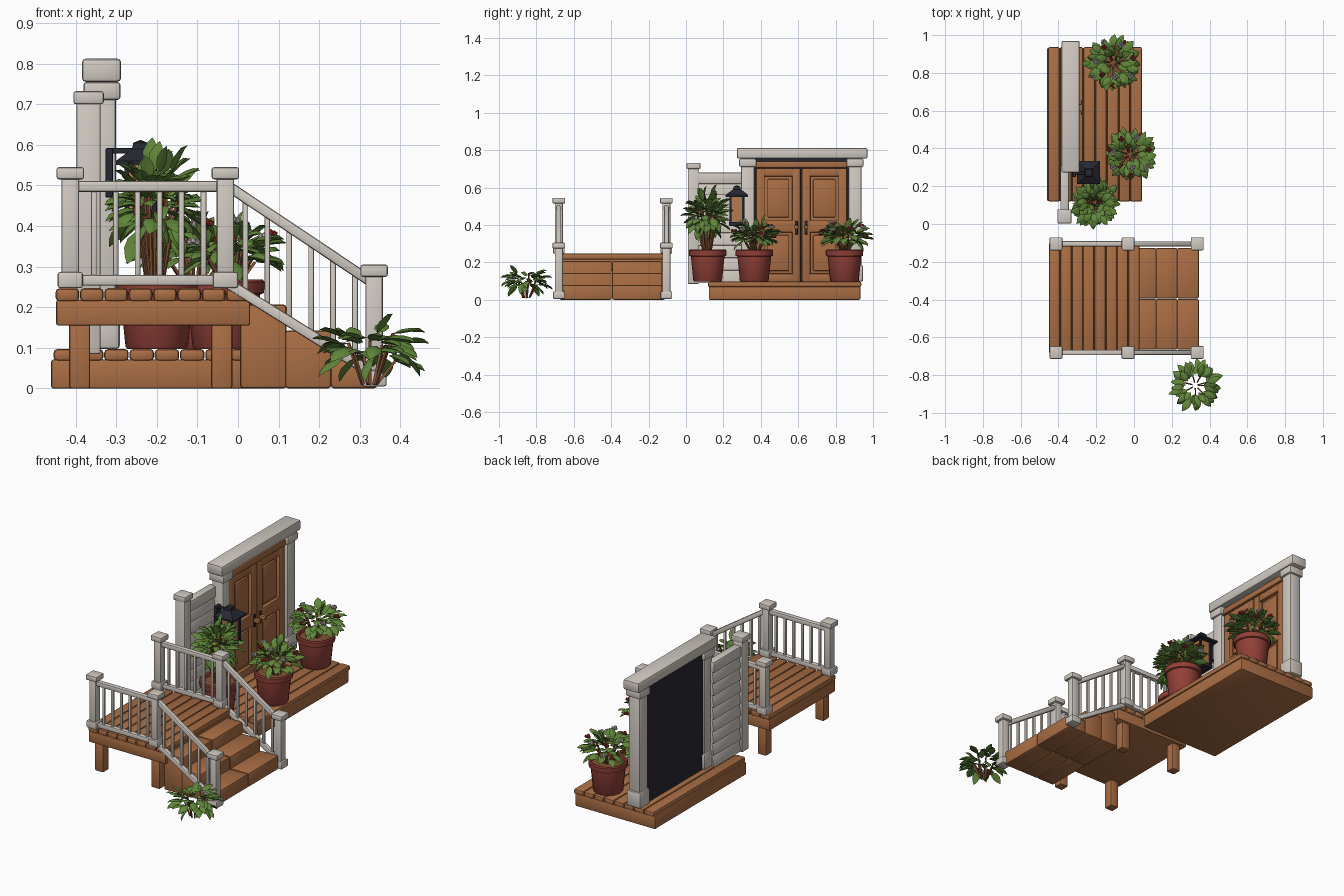
import bpy, bmesh, math, random
from mathutils import Vector, Matrix

if "Cube" in bpy.data.objects:
    bpy.data.objects.remove(bpy.data.objects["Cube"])

random.seed(4)

def material(name, rgb):
    m = bpy.data.materials.new(name)
    m.diffuse_color = (*rgb, 1)
    m.use_nodes = True
    m.node_tree.nodes["Principled BSDF"].inputs["Base Color"].default_value = m.diffuse_color
    return m

WOOD = material("wood", (0.40, 0.155, 0.058))
PAINT = material("pale paint", (0.64, 0.59, 0.54))
POT = material("terracotta", (0.29, 0.052, 0.04))
LEAF = material("leaf green", (0.12, 0.24, 0.042))
DARK = material("dark metal", (0.02, 0.021, 0.032))
STEM = material("stem brown", (0.22, 0.085, 0.035))
RED = material("red flower", (0.38, 0.03, 0.025))
WHITE = material("white flower", (0.62, 0.56, 0.56))
GLASS = material("lantern glass", (0.45, 0.2, 0.08))

def finish(name, bm, mat, angle=35):
    bmesh.ops.recalc_face_normals(bm, faces=bm.faces)
    me = bpy.data.meshes.new(name)
    bm.to_mesh(me)
    bm.free()
    me.materials.append(mat)
    me.shade_smooth()
    me.set_sharp_from_angle(angle=math.radians(angle))
    ob = bpy.data.objects.new(name, me)
    bpy.context.collection.objects.link(ob)
    return ob

def cube(bm, matrix, taper=1):
    vs = bmesh.ops.create_cube(bm, size=1)["verts"]
    for v in vs:
        if v.co.z > 0:
            v.co.x *= taper
    bmesh.ops.transform(bm, matrix=matrix, verts=vs)

def part(name, mat, boxes=(), bars=(), bevel=0.006, taper=1):
    """boxes: (x0,x1,y0,y1,z0,z1); bars: (start, end, width)"""
    bm = bmesh.new()
    for x0, x1, y0, y1, z0, z1 in boxes:
        cube(bm, Matrix.Translation(((x0+x1)/2, (y0+y1)/2, (z0+z1)/2))
             @ Matrix.Diagonal((x1-x0, y1-y0, z1-z0, 1)), taper)
    for p, q, w in bars:
        p, q = Vector(p), Vector(q)
        rot = (q-p).to_track_quat('Z', 'Y').to_matrix().to_4x4()
        cube(bm, Matrix.Translation((p+q)/2) @ rot @ Matrix.Diagonal((w, w, (q-p).length, 1)))
    if bevel:
        bmesh.ops.bevel(bm, geom=bm.edges[:], offset=bevel, segments=2, profile=0.5,
                        affect='EDGES', clamp_overlap=True)
    return finish(name, bm, mat)

def lathe(name, mat, profile, at, sides=20, turn=0.0):
    bm = bmesh.new()
    vs = [bm.verts.new((r, 0, z)) for r, z in profile]
    es = [bm.edges.new(e) for e in zip(vs, vs[1:])]
    bmesh.ops.spin(bm, geom=vs+es, axis=(0, 0, 1), cent=(0, 0, 0), angle=math.tau, steps=sides)
    bmesh.ops.remove_doubles(bm, verts=bm.verts, dist=1e-5)
    bmesh.ops.transform(bm, matrix=Matrix.Translation(at) @ Matrix.Rotation(turn, 4, 'Z'), verts=bm.verts)
    return finish(name, bm, mat)

def square(x, y, w, z0, z1):
    return (x-w/2, x+w/2, y-w/2, y+w/2, z0, z1)

def planks(x0, x1, n, y0, y1, z0, z1):
    s = (x1-x0)/n
    return [(x0+i*s+.001, x0+(i+1)*s-.001, y0, y1, z0, z1) for i in range(n)]

# Front deck with legs and stairs
part("deck_frame", WOOD, [(-.448, .03, -.685, -.1, .155, .218)])
part("deck_planks", WOOD, planks(-.45, .03, 8, -.69, -.095, .214, .247), bevel=.01)
part("deck_legs", WOOD, [square(x, y, .052, 0, .16) for x in (-.39, -.04) for y in (-.65, -.14)])
part("stair_steps", WOOD, [(x, x+.115, y, y+.268, 0, z) for x, z in ((.005, .207), (.115, .143), (.228, .078))
                           for y in (-.665, -.395)], bevel=.009)

# Railings on both sides
for side, y in (("front", -.68), ("rear", -.105)):
    posts = []
    for x, z0, z1 in ((-.413, .247, .545), (-.031, .247, .545), (.335, 0.005, .305)):
        posts += [square(x, y, .043, z0, z1-.01), square(x, y, .062, z0, z0+.04), square(x, y, .068, z1-.03, z1)]
    part(side+"_posts", PAINT, posts)
    part(side+"_rails", PAINT, [(-.4, -.04, y-.014, y+.014, z, z+.027) for z in (.253, .484)],
         [((-.03, y, .502), (.335, y, .258), .026), ((-.03, y, .262), (.335, y, .035), .026)])
    bal = [((x, y, .265), (x, y, .5), .014) for x in (-.355, -.301, -.247, -.193, -.139, -.085)]
    bal += [((x, y, .245-.63*x), (x, y, .48-.67*x), .014) for x in (.018, .072, .126, .18, .234, .288)]
    part(side+"_balusters", PAINT, bars=bal, bevel=.003)

# Rear porch floor
part("porch_base", WOOD, [(-.46, .035, .122, .932, 0, .072)])
part("porch_planks", WOOD, planks(-.455, .043, 8, .118, .937, .068, .097), bevel=.009)

# Door surround
surround = [(-.384, -.288, .272, .97, .755, .812)]
for y in (.33, .903):
    surround += [square(-.335, y, .07, .097, .76), square(-.335, y, .088, .097, .185),
                 square(-.335, y, .092, .71, .755)]
part("door_surround", PAINT, surround, bevel=.009)
part("door_back", DARK, [(-.362, -.345, .36, .875, .097, .755)], bevel=0)
part("door_header", WOOD, [(-.345, -.305, .36, .875, .705, .74)])

# Double doors with stiles, rails and raised panels
for name, y0, y1 in (("left", .375, .612), ("right", .62, .86)):
    parts = [(-.345, -.332, y0, y1, .097, .702)]
    parts += [(-.345, -.312, a, a+.045, .097, .702) for a in (y0, y1-.045)]
    parts += [(-.345, -.313, y0+.04, y1-.04, a, b) for a, b in ((.097, .14), (.36, .425), (.66, .702))]
    parts += [(-.345, -.32, y0+.06, y1-.06, a, b) for a, b in ((.155, .345), (.44, .645))]
    part(name+"_door", WOOD, parts, bevel=.005)
    y = y1-.022 if name == "left" else y0+.022
    part(name+"_door_plate", DARK, [(-.315, -.307, y-.008, y+.008, .35, .42)], bevel=.002)
    part(name+"_door_handle", WOOD, [(-.31, -.275, y-.011, y+.011, .377, .4)], bevel=.006)

# Side wall with lapped boards
part("side_post", PAINT, [square(-.368, .04, .06, .085, .72), square(-.368, .04, .075, .7, .732)])
part("side_wall_boards", PAINT, [(-.39, -.346, .05, .31, .09+i*.067, .16+i*.067) for i in range(8)],
     bevel=.003, taper=.45)
part("side_wall_rail", PAINT, [(-.39, -.345, .05, .31, .62, .68)])

# Hanging lantern
part("lantern_bracket", DARK, [(-.326, -.308, .25, .29, .47, .592), (-.32, -.23, .263, .277, .578, .592)], bevel=.003)
lathe("lantern_roof", DARK, [(0, .612), (.025, .605), (.03, .59), (.086, .56), (.086, .55), (0, .55)], (-.24, .272, 0), 4, math.pi/4)
part("lantern_glass", GLASS, [square(-.24, .272, .062, .415, .555)], bevel=0)
part("lantern_frame", DARK, [square(-.24, .272, .085, .393, .415)]
     + [square(-.24+a, .272+b, .012, .41, .555) for a in (-.034, .034) for b in (-.034, .034)], bevel=.002)

def add_leaf(bm, base, d, length, width):
    """Plump pointed leaf with a raised midrib."""
    d = d.normalized()
    side = d.cross(Vector((random.uniform(-.4, .4), random.uniform(-.4, .4), 1))).normalized()
    up = side.cross(d)
    rings = []
    for t, w, bend in ((.25, .42, .03), (.55, .5, .05), (.82, .28, .02)):
        c = base + d*length*t + up*length*bend
        rings.append([bm.verts.new(c + o) for o in (side*w*width, up*width*.16, -side*w*width, -up*width*.12)])
    a, b = bm.verts.new(base), bm.verts.new(base + d*length - up*length*.06)
    for i in range(4):
        j = (i+1) % 4
        bm.faces.new((a, rings[0][i], rings[0][j]))
        bm.faces.new((b, rings[2][j], rings[2][i]))
        for r, s in zip(rings, rings[1:]):
            bm.faces.new((r[i], s[i], s[j], r[j]))

def plant(name, centre, rx, rz, count, root_z, low, high, flowers=0):
    c, bm, stems = Vector(centre), bmesh.new(), []
    root = Vector((c.x, c.y, root_z))
    spots = {RED: [], WHITE: []}
    for i in range(count):
        h = low + (high-low)*(i+.5)/count
        a = i*2.39996
        s = math.sqrt(1-h*h)
        d = Vector((math.cos(a)*s, math.sin(a)*s, h))
        k = random.uniform(.32, .62)
        base = c + Vector((d.x*rx, d.y*rx, d.z*rz*1.1))*k
        aim = Vector((d.x, d.y, d.z*rz/rx - .12)) + Vector([random.uniform(-.45, .45) for _ in range(3)])
        add_leaf(bm, base, aim, random.uniform(.065, .085), random.uniform(.034, .044))
        if i % 6 == 0:
            stems.append((root + Vector((d.x, d.y, 0))*.02, base, .007))
        if i % 3 == 0 and h > 0 and len(spots[RED])+len(spots[WHITE]) < flowers:
            spots[(RED, WHITE)[i % 2]].append(c + Vector((d.x*rx*.85, d.y*rx*.85, d.z*rz*1.15)))
    finish(name+"_leaves", bm, LEAF, 50)
    part(name+"_stems", STEM, bars=stems, bevel=0)
    for mat, pts in spots.items():
        if pts:
            fb = bmesh.new()
            for p in pts:
                for j in range(4):
                    o = Vector((math.cos(j*1.57), math.sin(j*1.57), .4*(j % 2)))*.009
                    bmesh.ops.create_icosphere(fb, subdivisions=1, radius=.009, matrix=Matrix.Translation(p+o))
            finish(name+"_"+mat.name.replace(" ", "_"), fb, mat)

# Potted plants
for name, x, y in (("tall_plant", -.2, .116), ("middle_plant", -.035, .365), ("far_plant", -.11, .847)):
    lathe(name+"_pot", POT, [(0, 0), (.072, 0), (.077, .006), (.09, .135), (.099, .138), (.101, .165),
                             (.096, .171), (.086, .168), (.083, .15)], (x, y, .097))
    lathe(name+"_soil", STEM, [(0, .252), (.085, .25)], (x, y, 0))
plant("tall_plant", (-.205, .113, .455), .122, .135, 105, .25, -.85, .98)
plant("middle_plant", (-.02, .367, .335), .138, .085, 64, .25, -.5, .95, 12)
plant("far_plant", (-.11, .85, .335), .145, .085, 64, .25, -.5, .95, 12)

# Bush at the foot of the stairs
plant("stair_bush", (.325, -.855, .1), .132, .085, 46, .01, -.6, .75)
